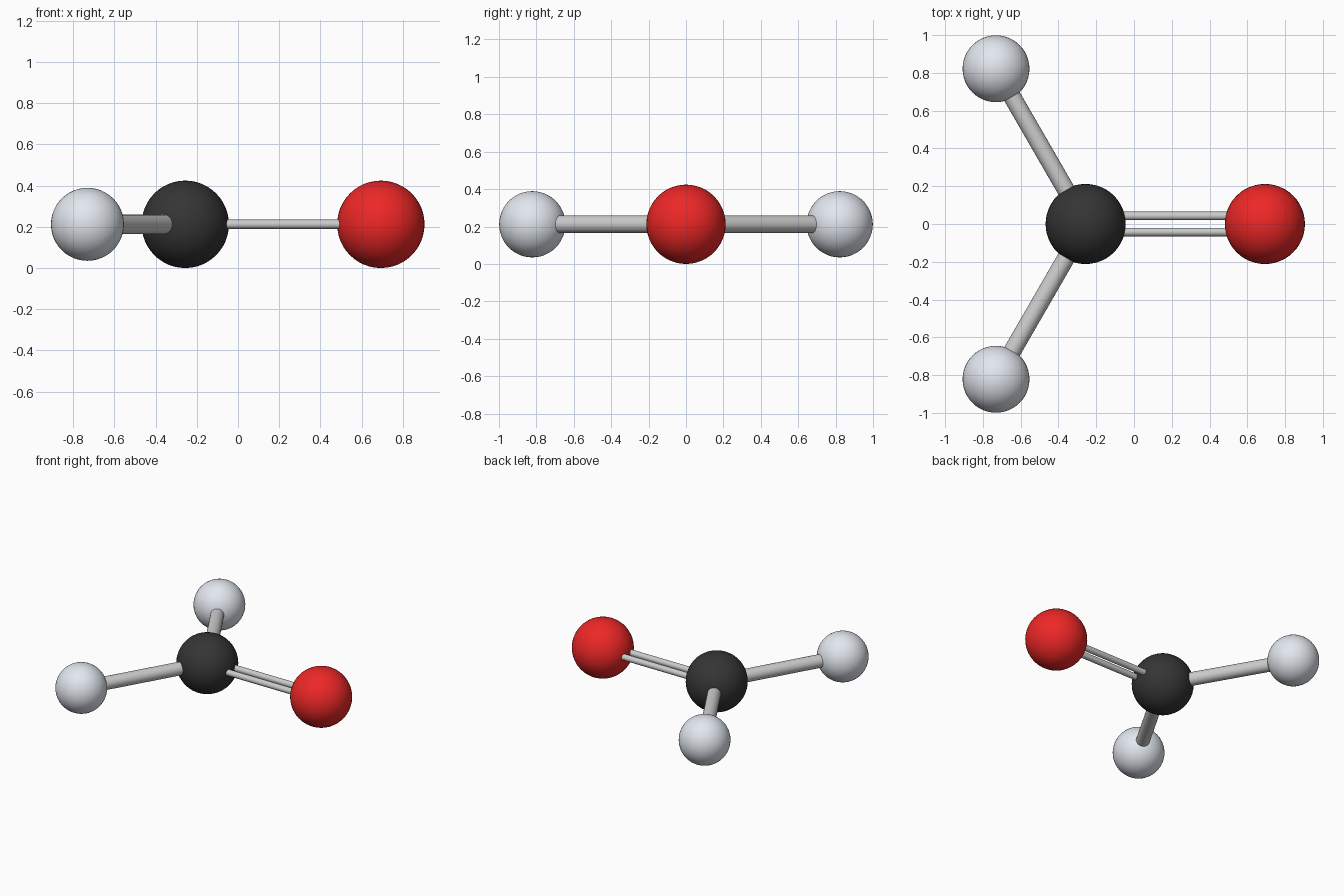
import bpy
from math import cos, sin, radians
from mathutils import Vector

if "Cube" in bpy.data.objects:
    bpy.data.objects.remove(bpy.data.objects["Cube"])

BOND = 0.949           # centre-to-centre bond length
R_BIG, R_SMALL = 0.212, 0.177
CENTRE = Vector((-0.256, 0, R_BIG))


def material(name, color):
    m = bpy.data.materials.new(name)
    m.diffuse_color = (*color, 1)
    m.use_nodes = True
    m.node_tree.nodes["Principled BSDF"].inputs["Base Color"].default_value = m.diffuse_color
    return m


def finish(name, mat=None):
    ob = bpy.context.object
    ob.name = name
    bpy.ops.object.shade_smooth_by_angle(angle=radians(40))
    if mat:
        ob.data.materials.append(mat)


def atom(name, pos, radius, mat):
    bpy.ops.mesh.primitive_uv_sphere_add(segments=48, ring_count=24, radius=radius, location=pos)
    finish(name, mat)


def bond(name, a, b, radius):
    d = b - a
    bpy.ops.mesh.primitive_cylinder_add(
        vertices=24, radius=radius, depth=d.length, location=(a + b) / 2,
        rotation=d.to_track_quat('Z', 'Y').to_euler())
    finish(name)


def around(angle):
    a = radians(angle)
    return CENTRE + BOND * Vector((cos(a), sin(a), 0))


black = material("carbon_black", (0.035, 0.035, 0.035))
red = material("oxygen_red", (0.85, 0.02, 0.02))
white = material("hydrogen_white", (0.76, 0.80, 0.86))

# Central carbon and oxygen
oxygen = around(0)
atom("carbon_atom", CENTRE, R_BIG, black)
atom("oxygen_atom", oxygen, R_BIG, red)

# Mirrored hydrogens with single bonds, and the two rods of the double bond
for label, s in (("back", 1), ("front", -1)):
    hydrogen = around(120 * s)
    atom(f"{label}_hydrogen_atom", hydrogen, R_SMALL, white)
    bond(f"{label}_single_bond", CENTRE, hydrogen, 0.047)
    offset = Vector((0, 0.0425 * s, 0))
    bond(f"{label}_double_bond_rod", CENTRE + offset, oxygen + offset, 0.0225)
